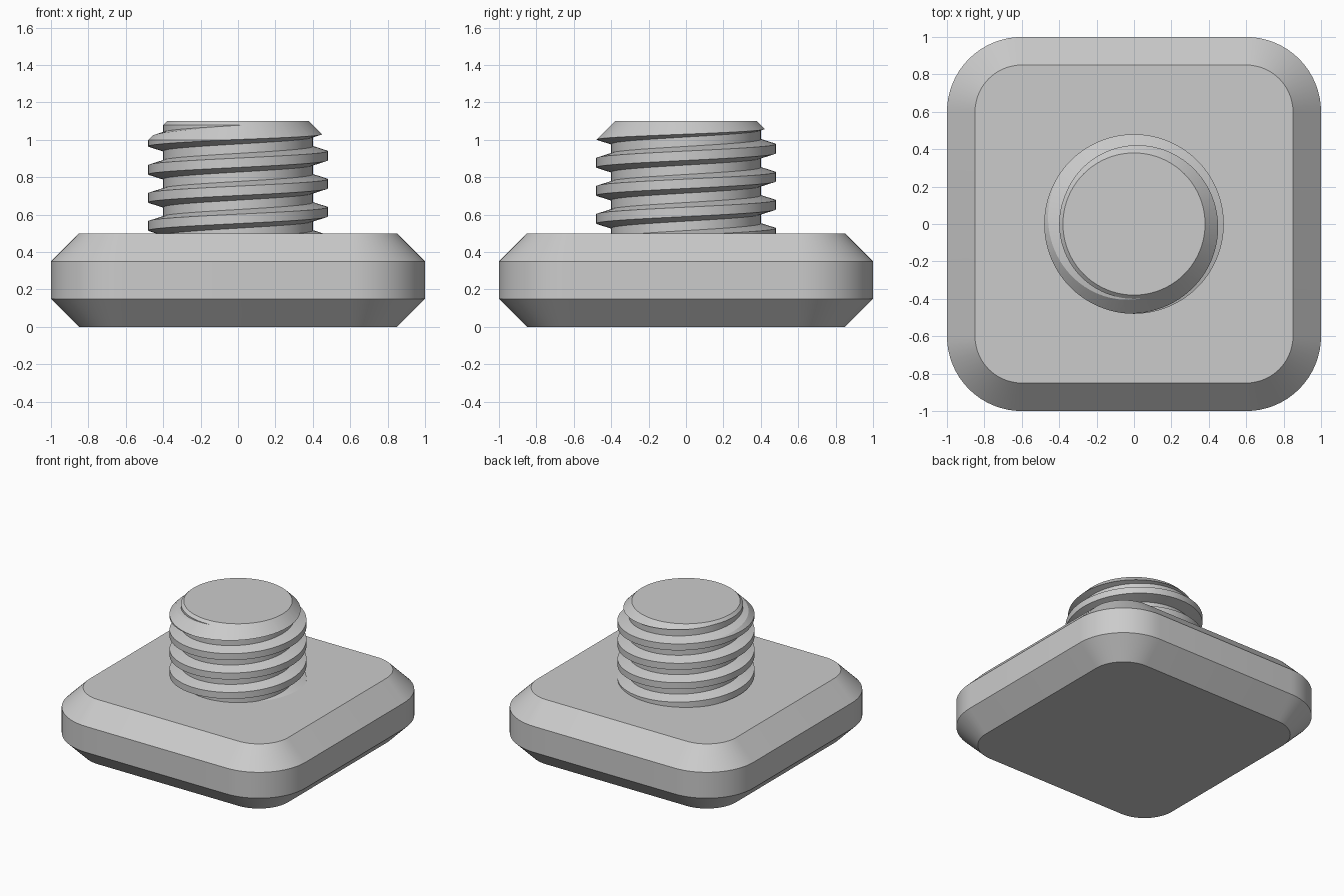
import bpy, bmesh
from math import sin, cos, pi, radians

if "Cube" in bpy.data.objects:
    bpy.data.objects.remove(bpy.data.objects["Cube"])

grey = bpy.data.materials.new("plain grey")
grey.use_nodes = True
grey.diffuse_color = (0.6, 0.6, 0.6, 1)
grey.node_tree.nodes["Principled BSDF"].inputs["Base Color"].default_value = grey.diffuse_color


def finish(bm, name):
    bmesh.ops.recalc_face_normals(bm, faces=bm.faces)
    mesh = bpy.data.meshes.new(name)
    bm.to_mesh(mesh)
    bm.free()
    mesh.materials.append(grey)
    ob = bpy.data.objects.new(name, mesh)
    bpy.context.collection.objects.link(ob)
    return ob


def activate(ob):
    bpy.ops.object.select_all(action='DESELECT')
    ob.select_set(True)
    bpy.context.view_layer.objects.active = ob


def smooth(ob):
    activate(ob)
    bpy.ops.object.shade_smooth_by_angle(angle=radians(25))


def loft(rings, name):
    """Skin a stack of closed rings and cap both ends."""
    bm = bmesh.new()
    loops = [[bm.verts.new(p) for p in ring] for ring in rings]
    n = len(loops[0])
    for a, b in zip(loops, loops[1:]):
        for i in range(n):
            j = (i + 1) % n
            bm.faces.new((a[i], a[j], b[j], b[i]))
    bm.faces.new(loops[0])
    bm.faces.new(loops[-1])
    return finish(bm, name)


def rounded_square(centre, radius, z, steps=16):
    ring = []
    for k, (sx, sy) in enumerate([(1, 1), (-1, 1), (-1, -1), (1, -1)]):
        for s in range(steps + 1):
            a = (k + s / steps) * pi / 2
            ring.append((sx * centre + radius * cos(a), sy * centre + radius * sin(a), z))
    return ring


def circle(radius, z, n):
    return [(radius * cos(2 * pi * i / n), radius * sin(2 * pi * i / n), z) for i in range(n)]


# Chamfered base block
base = loft([rounded_square(0.6, r, z)
             for r, z in [(0.25, 0), (0.4, 0.15), (0.4, 0.35), (0.25, 0.5)]], "base_block")
smooth(base)

# Threaded stud: helical skin, closed at both ends by a fan
SEG, TURNS, PITCH, START = 96, 7, 0.15, 0.315
PROFILE = [(0.4, -0.05), (0.48, -0.025), (0.48, 0.025), (0.4, 0.05)]
bm = bmesh.new()
cols = []
for i in range(SEG * TURNS + 1):
    a, z = 2 * pi * i / SEG, START + PITCH * i / SEG
    cols.append([bm.verts.new((r * cos(a), r * sin(a), z + h)) for r, h in PROFILE])
for i in range(SEG * TURNS):
    a, b = cols[i], cols[i + 1]
    for k in range(3):
        bm.faces.new((a[k], b[k], b[k + 1], a[k + 1]))
    if i + 1 + SEG < len(cols):
        bm.faces.new((a[3], b[3], cols[i + 1 + SEG][0], cols[i + SEG][0]))
low, high = bm.verts.new((0, 0, 0.2)), bm.verts.new((0, 0, 1.5))
for e in [e for e in bm.edges if e.is_boundary]:
    tip = low if e.verts[0].co.z < 0.8 else high
    bm.faces.new((e.verts[0], e.verts[1], tip))
stud = finish(bm, "threaded_stud")

# Trim the stud to length with a chamfered end
trim = loft([circle(r, z, SEG)
             for r, z in [(0.5, 0.48), (0.5, 0.98), (0.38, 1.1)]], "stud_trim")
trim.hide_render = True
cut = stud.modifiers.new("trim", 'BOOLEAN')
cut.operation, cut.solver, cut.object = 'INTERSECT', 'EXACT', trim
activate(stud)
bpy.ops.object.modifier_apply(modifier=cut.name)
bpy.data.objects.remove(trim)
smooth(stud)
